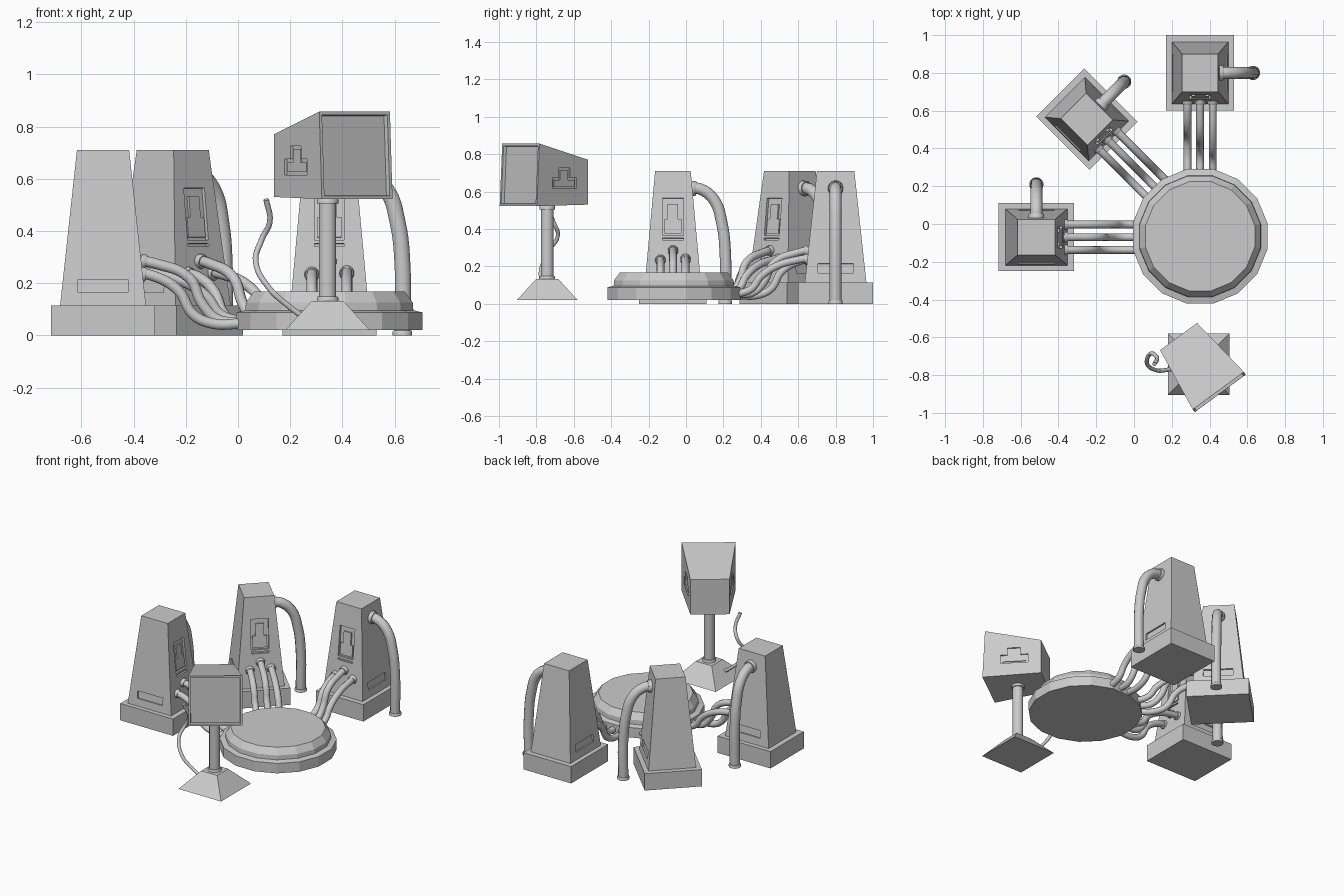
import bpy, bmesh, math
from mathutils import Matrix, Vector

if "Cube" in bpy.data.objects:
    bpy.data.objects.remove(bpy.data.objects["Cube"])


def mesh_obj(name, verts, faces, place=Matrix()):
    me = bpy.data.meshes.new(name)
    me.from_pydata(verts, [], faces)
    bm = bmesh.new()
    bm.from_mesh(me)
    bmesh.ops.recalc_face_normals(bm, faces=bm.faces)
    bm.to_mesh(me)
    bm.free()
    ob = bpy.data.objects.new(name, me)
    bpy.context.collection.objects.link(ob)
    ob.matrix_world = place
    return ob


def loft(name, rings, place=Matrix()):
    """Skin a list of equal-length rings and cap both ends."""
    n = len(rings[0])
    verts = [v for r in rings for v in r]
    faces = [tuple(range(n)), tuple(range((len(rings) - 1) * n, len(rings) * n))]
    for k in range(len(rings) - 1):
        for i in range(n):
            j = (i + 1) % n
            faces.append((k * n + i, k * n + j, (k + 1) * n + j, (k + 1) * n + i))
    return mesh_obj(name, verts, faces, place)


def rect(hx, hy, z):
    return [(-hx, -hy, z), (hx, -hy, z), (hx, hy, z), (-hx, hy, z)]


def lathe(name, profile, n, place=Matrix(), smooth=False):
    rings = [[(r * math.cos(math.tau * (i + .5) / n), r * math.sin(math.tau * (i + .5) / n), z)
              for i in range(n)] for r, z in profile]
    ob = loft(name, rings, place)
    if smooth:
        bpy.context.view_layer.objects.active = ob
        bpy.ops.object.select_all(action='DESELECT')
        ob.select_set(True)
        bpy.ops.object.shade_smooth_by_angle(angle=math.radians(40))
    return ob


def frame(origin, u, v):
    """Matrix whose xy plane lies on a sloped wall."""
    u, v = Vector(u).normalized(), Vector(v).normalized()
    m = Matrix((u, v, u.cross(v))).transposed().to_4x4()
    m.translation = origin
    return m


def plate(name, outline, d0, d1, place):
    return loft(name, [[(x, y, d) for x, y in outline] for d in (d0, d1)], place)


def box2(hx, y0, y1):
    return [(-hx, y0), (hx, y0), (hx, y1), (-hx, y1)]


def cut(ob, cutter):
    cutter.hide_render = True
    cutter.hide_set(True)
    m = ob.modifiers.new("recess", 'BOOLEAN')
    m.operation, m.object, m.solver = 'DIFFERENCE', cutter, 'EXACT'


def pipe(name, pts, radius, place=Matrix()):
    cu = bpy.data.curves.new(name, 'CURVE')
    cu.dimensions = '3D'
    cu.bevel_depth, cu.bevel_resolution = radius, 3
    cu.resolution_u, cu.use_fill_caps = 6, True
    sp = cu.splines.new('BEZIER')
    sp.bezier_points.add(len(pts) - 1)
    for b, p in zip(sp.bezier_points, pts):
        b.co = p
        b.handle_left_type = b.handle_right_type = 'AUTO'
    ob = bpy.data.objects.new(name, cu)
    bpy.context.collection.objects.link(ob)
    ob.matrix_world = place
    bpy.ops.object.select_all(action='DESELECT')
    ob.select_set(True)
    bpy.context.view_layer.objects.active = ob
    bpy.ops.object.convert(target='MESH')


def collar(name, at, direction, radius, h, place=Matrix()):
    q = Vector(direction).to_track_quat('Z', 'Y').to_matrix().to_4x4()
    prof = [(radius, -h / 2), (radius, h * .3), (radius * .92, h / 2)]
    lathe(name, prof, 16, place @ Matrix.Translation(at) @ q, True)


# Stepped emblem outline: wide foot, narrow top
def stepped(w, n, y0, y1, y2):
    return [(-w, y0), (w, y0), (w, y1), (n, y1), (n, y2), (-n, y2), (-n, y1), (-w, y1)]


# Round platform
lathe("platform", [(.363, .02), (.363, .088), (.328, .096), (.326, .125), (.295, .167)], 16,
      Matrix.Translation((.35, -.065, 0)))


# Towers: each faces local -y, toward the platform
def tower(tag, x, y, angle):
    T = Matrix.Translation((x, y, 0)) @ Matrix.Rotation(math.radians(angle), 4, 'Z')
    loft(tag + "_tower_base", [rect(.18, .2, 0), rect(.18, .2, .115)], T)
    body = loft(tag + "_tower_body", [rect(.15, .165, .11), rect(.095, .1, .71)], T)
    # front panel recess with stepped inlay and slot
    F = T @ frame((0, -.165, .11), (1, 0, 0), (0, .065, .6))
    cut(body, plate(tag + "_panel_cutter", box2(.056, .257, .457), -.014, .05, F))
    cut(body, plate(tag + "_slot_cutter", box2(.056, .231, .243), -.014, .05, F))
    plate(tag + "_panel_inlay", stepped(.046, .028, .268, .345, .425), -.02, -.004, F)
    # low slot on both flanks
    for s in (-1, 1):
        S = T @ frame((s * .15, 0, .11), (0, s, 0), (-s * .055, 0, .6))
        cut(body, plate(tag + "_flank_cutter", box2(.095, .055, .105), -.01, .05, S))
    # large side pipe
    pipe(tag + "_side_pipe", [(.09, 0, .618), (.15, 0, .612), (.22, 0, .555), (.262, 0, .43),
                              (.28, 0, .27), (.28, 0, .003)], .032, T)
    collar(tag + "_side_pipe_collar", (.112, 0, .617), (1, 0, -.05), .041, .024, T)
    collar(tag + "_side_pipe_foot", (.28, 0, .009), (0, 0, 1), .038, .018, T)
    # three feed pipes running to the platform
    feeds = [(-.067, [(.12, .24), (.2, .225), (.29, .17), (.345, .08), (.42, .045), (.53, .045)]),
             (0, [(.12, .29), (.2, .275), (.33, .22), (.38, .12), (.44, .06), (.53, .05)]),
             (.067, [(.12, .245), (.2, .235), (.32, .2), (.4, .145), (.45, .08), (.53, .05)])]
    for k, (u, path) in enumerate(feeds):
        pipe(f"{tag}_feed_pipe_{k}", [(u, -d, z) for d, z in path], .021, T)
        collar(f"{tag}_feed_collar_{k}", (u, -.155, path[0][1] - .007), (0, -1, -.2), .028, .022, T)


tower("left", -.517, -.07, 90)
tower("corner", -.25, .555, 45)
tower("back", .35, .8, 0)

# Screen stand: foot, post, collars
P = Matrix.Translation((.343, -.742, 0))
loft("stand_foot", [rect(.162, .162, .02), rect(.06, .06, .132)], P)
lathe("stand_post", [(.034, .12), (.034, .54)], 16, P, True)
collar("post_lower_collar", (0, 0, .138), (0, 0, 1), .042, .02, P)
collar("post_upper_collar", (0, 0, .515), (0, 0, 1), .042, .02, P)

# Screen head, tapering to the back
H = P @ Matrix.Rotation(math.radians(36.3), 4, 'Z')
head = loft("screen_head", [
    [(-.168, -.192, .522), (.168, -.192, .522), (.1215, .181, .53), (-.1215, .181, .53)],
    [(-.168, -.175, .857), (.168, -.175, .857), (.1215, .181, .77), (-.1215, .181, .77)]], H)
bm = bmesh.new()
bm.from_mesh(head.data)
front = min(bm.faces, key=lambda f: f.calc_center_median().y)
bmesh.ops.inset_region(bm, faces=[front], thickness=.018, depth=0)
bmesh.ops.inset_region(bm, faces=[front], thickness=.004, depth=-.018)
bm.to_mesh(head.data)
bm.free()
# stepped emblem recess on both sides of the head
for s in (-1, 1):
    S = H @ frame((s * .1455, .01, .67), (-.0465 * 1, s * .365, 0) if s > 0 else (-.0465, -.365, 0), (0, 0, 1))
    if s < 0:
        S = H @ frame((-.1455, .01, .67), (-.0465, -.365, 0), (0, 0, 1))
    cut(head, plate("emblem_cutter", stepped(.088, .042, -.055, .005, .055), -.012, .05, S))
    plate("emblem_inlay", stepped(.076, .03, -.043, -.007, .043), -.02, -.006, S)

# Loose curling cable
pipe("loose_cable", [(.25, -.762, .07), (.19, -.77, .115), (.12, -.775, .18), (.068, -.735, .28),
                     (.09, -.685, .365), (.122, -.708, .435), (.108, -.742, .52)], .011)
